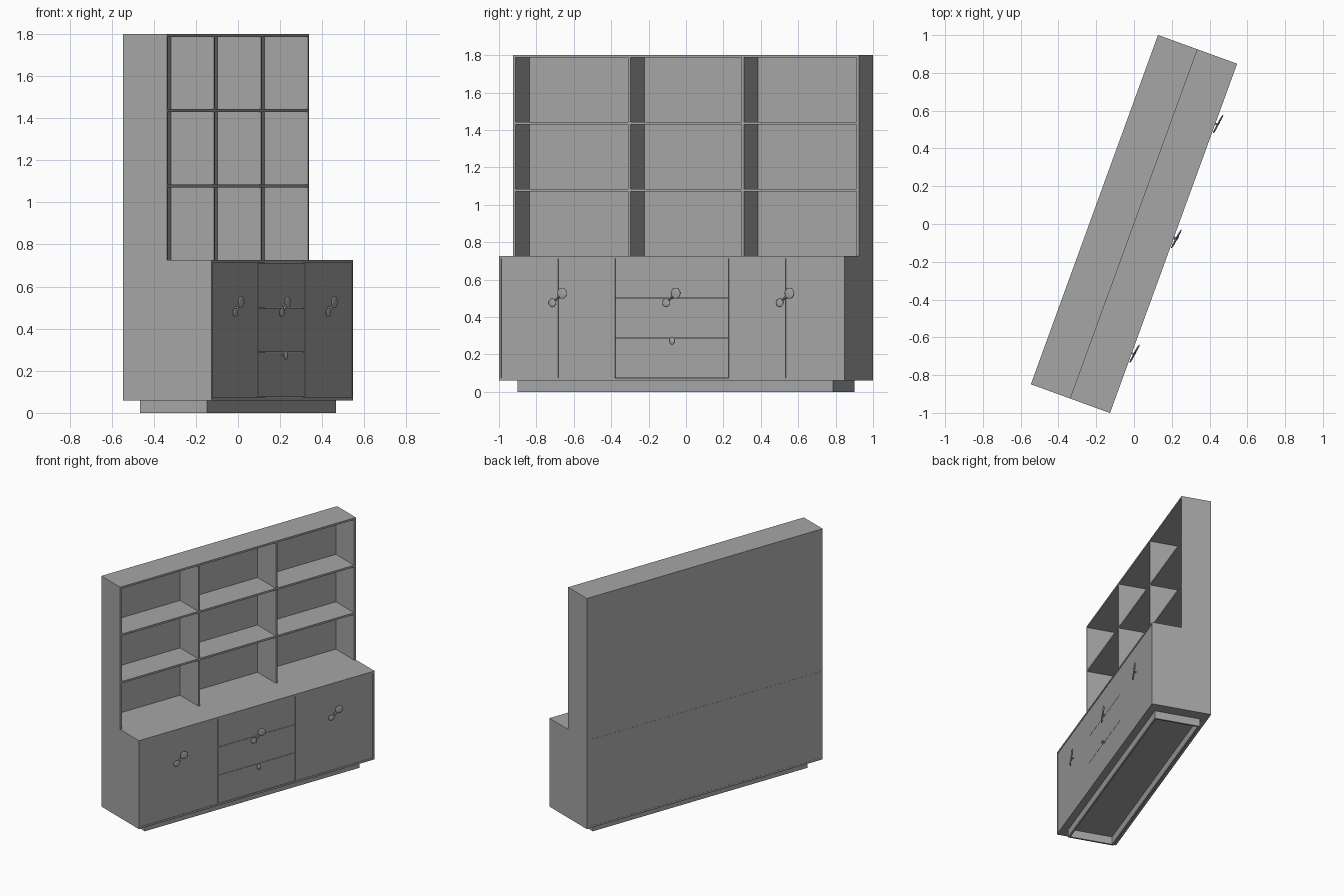
import bpy, math
from mathutils import Matrix, Vector

cube = bpy.data.objects.get("Cube")
if cube:
    bpy.data.objects.remove(cube, do_unlink=True)

grey = bpy.data.materials.new("plain_grey")
grey.use_nodes = True
grey.diffuse_color = (0.38, 0.38, 0.38, 1)
grey.node_tree.nodes["Principled BSDF"].inputs["Base Color"].default_value = grey.diffuse_color

TURN = Matrix.Rotation(math.radians(70), 4, 'Z')  # the whole piece stands turned
W, D = 0.984, 0.223       # half width, half depth
T = 0.014                 # board thickness
Z0, Z1, Z2 = 0.06, 0.727, 1.8


def finish(name):
    o = bpy.context.object
    o.name = name
    o.data.materials.append(grey)
    o.matrix_world = TURN @ o.matrix_basis
    return o


def board(name, x0, x1, y0, y1, z0, z1):
    bpy.ops.mesh.primitive_cube_add(size=1)
    o = bpy.context.object
    o.location = ((x0 + x1) / 2, (y0 + y1) / 2, (z0 + z1) / 2)
    o.scale = (x1 - x0, y1 - y0, z1 - z0)
    return finish(name)


def blob(name, loc, size, tilt=0):
    bpy.ops.mesh.primitive_uv_sphere_add(segments=20, ring_count=12, radius=1)
    o = bpy.context.object
    o.location, o.scale, o.rotation_euler = loc, size, (0, 0, tilt)
    bpy.ops.object.shade_smooth()
    return finish(name)


def rod(name, a, b, r):
    a, b = Vector(a), Vector(b)
    bpy.ops.mesh.primitive_cylinder_add(vertices=12, radius=r, depth=(b - a).length)
    o = bpy.context.object
    o.location = (a + b) / 2
    o.rotation_euler = (b - a).to_track_quat('Z', 'Y').to_euler()
    bpy.ops.object.shade_smooth_by_angle()
    return finish(name)


# Hollow plinth
PX, PY = 0.897, 0.17
for s, side in ((-1, "right"), (1, "left")):
    board(f"plinth_{side}", *sorted((s * PX, s * (PX - T))), -PY, PY, 0, Z0)
board("plinth_front", -PX + T, PX - T, -PY, -PY + T, 0, Z0)
board("plinth_back", -PX + T, PX - T, PY - T, PY, 0, Z0)

# Lower cabinet carcass
board("cabinet_bottom", -W + T, W - T, -D, D, Z0, Z0 + T)
board("cabinet_top", -W + T, W - T, -D, D, Z1 - T, Z1)
for s, side in ((-1, "right"), (1, "left")):
    board(f"cabinet_side_{side}", *sorted((s * W, s * (W - T))), -D, D, Z0, Z1)
    board(f"hutch_side_{side}", *sorted((s * W, s * (W - T))), 0, D, Z1, Z2)
board("back_panel", -W + T, W - T, D - 0.005, D - 0.001, Z0 + T, Z2 - T)

# Doors and drawers, set just inside the frame
step = (W - T) / 3
gap = 0.001
low, high = Z0 + T, Z1 - T
front = -D + 0.003
for i in (-3, -2, 1, 2):
    board("door", i * step + gap, (i + 1) * step - gap, front, front + T, low, high)
dz = (high - low) / 3
for i in range(3):
    board("drawer_front", -step + gap, step - gap, front, front + T,
          low + i * dz + gap, low + (i + 1) * dz - gap)

# Open shelves
board("hutch_top", -W + T, W - T, 0, D, Z2 - T, Z2)
for z in (1.07, 1.428):
    board("shelf", -W + T, W - T, 0.002, D - 0.005, z, z + T)
for x in (-step, step):
    board("hutch_divider", x - T / 2, x + T / 2, 0, D - 0.005, Z1, Z2 - T)

# Twin-leaf handles across the door and drawer seams
for x in (-2 * step, 0, 2 * step):
    blob("handle_upper_leaf", (x + 0.029, -D - 0.018, 0.527), (0.029, 0.005, 0.029), -0.18)
    blob("handle_lower_leaf", (x - 0.029, -D - 0.010, 0.476), (0.023, 0.005, 0.022), -0.18)
    rod("handle_link", (x - 0.018, -D - 0.011, 0.485), (x + 0.012, -D - 0.016, 0.51), 0.005)
    rod("handle_stem", (x, front, 0.5), (x, -D - 0.014, 0.5), 0.005)

# Small knob on the lowest drawer
blob("drawer_knob", (0.008, -D - 0.017, 0.272), (0.016, 0.006, 0.02), -0.18)
rod("drawer_knob_stem", (0.006, front, 0.275), (0.006, -D - 0.016, 0.275), 0.005)
